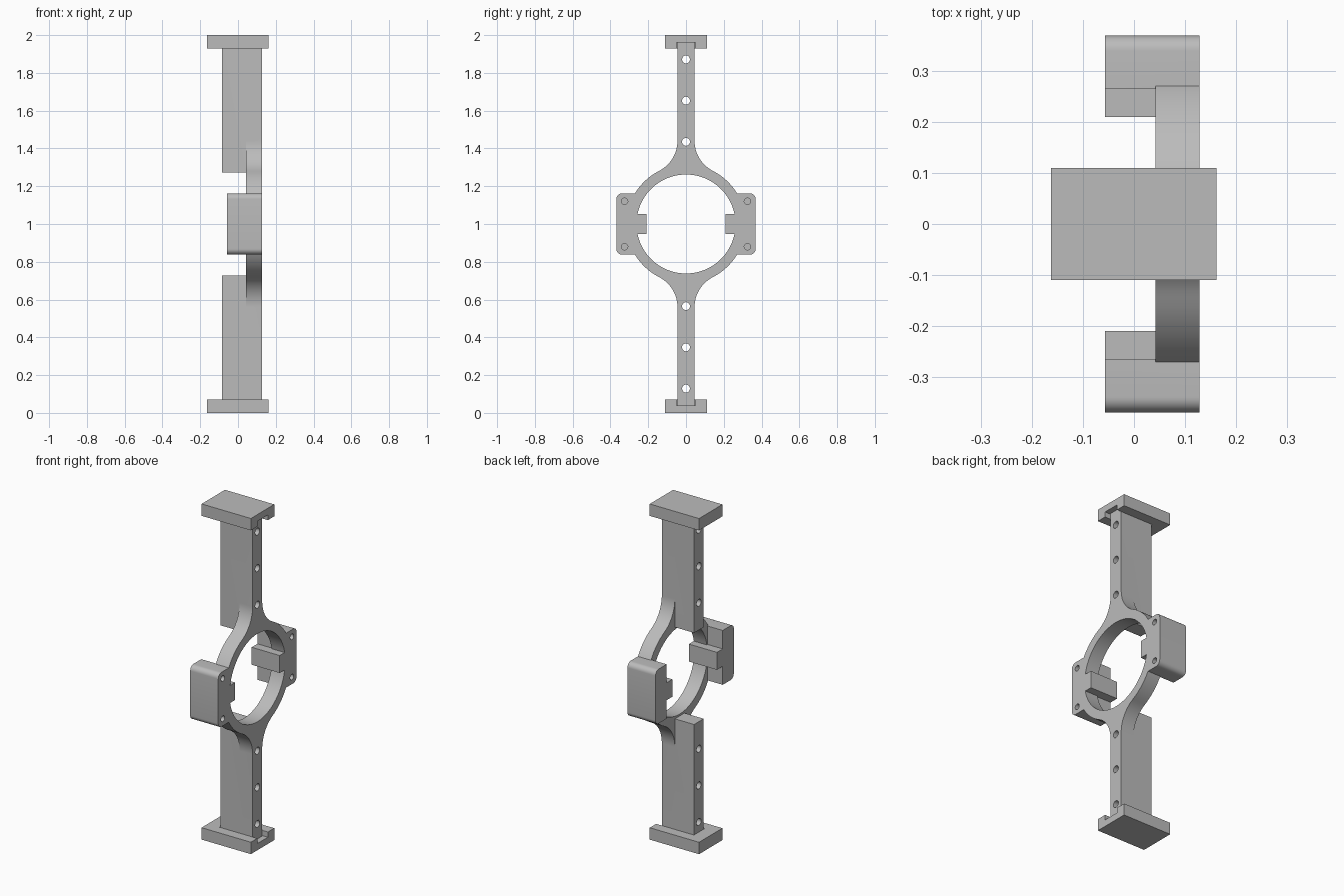
import bpy, bmesh
from math import pi, sin, cos, sqrt, atan2

cube = bpy.data.objects.get("Cube")
if cube:
    bpy.data.objects.remove(cube, do_unlink=True)

grey = bpy.data.materials.new("plain grey")
grey.use_nodes = True
COLOUR = (0.5, 0.5, 0.5, 1)
grey.diffuse_color = COLOUR
grey.node_tree.nodes["Principled BSDF"].inputs["Base Color"].default_value = COLOUR

MID = 1.0                       # height of the ring centre
BACK, FACE = 0.042, 0.128       # thickness of the ring plate along x


def prism(name, outline, x0, x1):
    """Extrude a (y, z) outline along x."""
    bm = bmesh.new()
    face = bm.faces.new([bm.verts.new((x0, y, z)) for y, z in outline])
    new = bmesh.ops.extrude_face_region(bm, geom=[face])["geom"]
    verts = [v for v in new if isinstance(v, bmesh.types.BMVert)]
    bmesh.ops.translate(bm, verts=verts, vec=(x1 - x0, 0, 0))
    bmesh.ops.recalc_face_normals(bm, faces=bm.faces)
    mesh = bpy.data.meshes.new(name)
    bm.to_mesh(mesh)
    bm.free()
    mesh.materials.append(grey)
    obj = bpy.data.objects.new(name, mesh)
    bpy.context.collection.objects.link(obj)
    return obj


def box(name, x0, x1, y0, y1, z0, z1):
    return prism(name, [(y0, z0), (y1, z0), (y1, z1), (y0, z1)], x0, x1)


def arc(cy, cz, r, a0, a1, n):
    return [(cy + r * cos(a0 + (a1 - a0) * i / n),
             cz + r * sin(a0 + (a1 - a0) * i / n)) for i in range(n + 1)]


def rod(name, y, z, r, x0, x1, n=24):
    return prism(name, arc(y, z, r, 0, 2 * pi, n)[:-1], x0, x1)


def combine(target, other, operation):
    """Apply a boolean and discard the second object."""
    mod = target.modifiers.new("combine", "BOOLEAN")
    mod.operation, mod.object, mod.solver = operation, other, "EXACT"
    bpy.context.view_layer.objects.active = target
    bpy.ops.object.modifier_apply(modifier=mod.name)
    bpy.data.objects.remove(other, do_unlink=True)


def smooth(obj):
    bpy.ops.object.select_all(action="DESELECT")
    obj.select_set(True)
    bpy.context.view_layer.objects.active = obj
    bpy.ops.object.shade_smooth_by_angle(angle=0.5)


# Ring plate with long arms that flare into the ring
half, outer, flare, arm_end = 0.045, 0.315, 0.18, 0.96
cy = half + flare
cz = sqrt((outer + flare) ** 2 - cy ** 2)
join = atan2(cz, cy)
quarter = arc(0, 0, outer, 0, join, 16)
quarter += arc(cy, cz, flare, join + pi, pi, 14)[1:]
quarter.append((half, arm_end))
top = quarter + [(-y, z) for y, z in reversed(quarter)]
outline = top + [(-y, -z) for y, z in top[1:-1]]
frame = prism("ring_frame", [(y, z + MID) for y, z in outline], BACK, FACE)
combine(frame, rod("bore", 0, MID, 0.262, -0.3, 0.3, 96), "DIFFERENCE")

# Side blocks with rounded outer corners, and the tabs reaching into the ring
for s in (-1, 1):
    r, y1, h = 0.03, 0.369, 0.162
    side = [(0.264, -h)] + arc(y1 - r, r - h, r, -pi / 2, 0, 8)
    side += arc(y1 - r, h - r, r, 0, pi / 2, 8) + [(0.264, h)]
    block = prism("block", [(s * y, z + MID) for y, z in side], -0.057, FACE)
    combine(frame, block, "UNION")
    y0, y1 = sorted((s * 0.21, s * 0.29))
    tab = box("tab", -0.057, FACE, y0, y1, MID - 0.052, MID + 0.052)
    combine(frame, tab, "UNION")

# Deep bars behind the arms
for s in (-1, 1):
    z0, z1 = sorted((MID + s * 0.273, MID + s * arm_end))
    combine(frame, box("bar", -0.085, FACE, -half, half, z0, z1), "UNION")

# Through holes along the bars and blind screw holes in the blocks
for s in (-1, 1):
    for d in (0.435, 0.653, 0.871):
        combine(frame, rod("hole", 0, MID + s * d, 0.021, -0.3, 0.3), "DIFFERENCE")
    for t in (-1, 1):
        screw = rod("hole", s * 0.325, MID + t * 0.12, 0.017, 0, 0.3)
        combine(frame, screw, "DIFFERENCE")
smooth(frame)

# End caps, slotted to take the bar ends
for s, name in ((-1, "bottom_cap"), (1, "top_cap")):
    z0, z1 = sorted((MID + s * 0.929, MID + s))
    cap = box(name, -0.163, 0.162, -0.11, 0.11, z0, z1)
    z0, z1 = sorted((MID + s * 0.8, MID + s * arm_end))
    combine(cap, box("slot", -0.087, 0.3, -0.05, 0.05, z0, z1), "DIFFERENCE")
